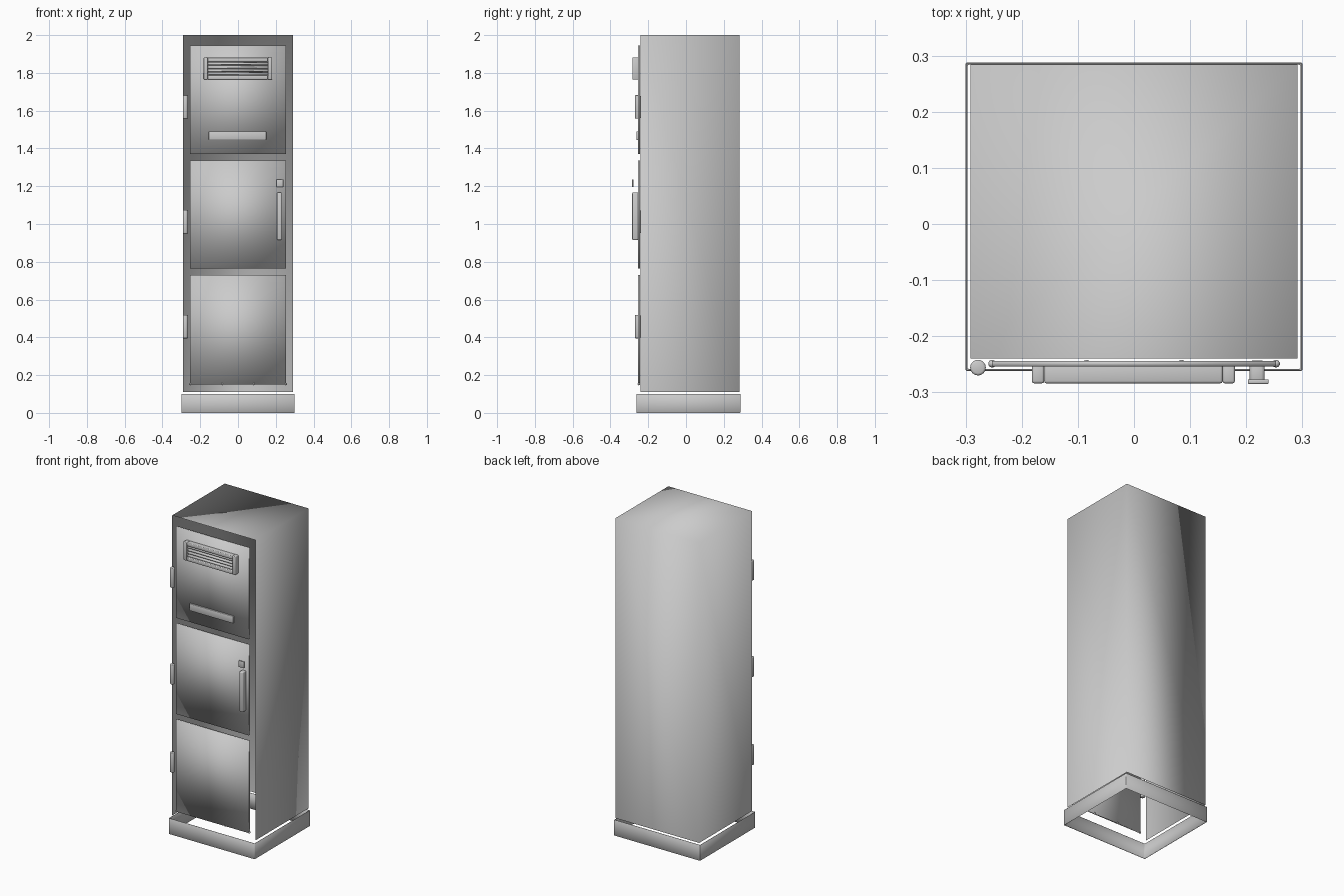
import bpy, bmesh
from mathutils import Matrix, Vector

if "Cube" in bpy.data.objects:
    bpy.data.objects.remove(bpy.data.objects["Cube"])

grey = bpy.data.materials.new("grey painted steel")
COLOUR = (0.6, 0.6, 0.6, 1)
grey.diffuse_color = COLOUR
grey.use_nodes = True
grey.node_tree.nodes["Principled BSDF"].inputs["Base Color"].default_value = COLOUR


def finish(name, bm):
    mesh = bpy.data.meshes.new(name)
    bm.to_mesh(mesh)
    bm.free()
    mesh.materials.append(grey)
    for p in mesh.polygons:
        p.use_smooth = True
    ob = bpy.data.objects.new(name, mesh)
    bpy.context.collection.objects.link(ob)
    return ob


def box(name, x, y, z, open_sides=(), bevel=0):
    """Box from three (min, max) ranges; faces pointing along open_sides are left out."""
    bm = bmesh.new()
    size = [r[1] - r[0] for r in (x, y, z)]
    mid = Vector([sum(r) / 2 for r in (x, y, z)])
    bmesh.ops.create_cube(bm, size=1, matrix=Matrix.Translation(mid) @ Matrix.Diagonal((*size, 1)))
    bm.normal_update()
    gone = [f for f in bm.faces if any(f.normal.dot(Vector(d)) > 0.9 for d in open_sides)]
    bmesh.ops.delete(bm, geom=gone, context='FACES')
    if bevel:
        bmesh.ops.bevel(bm, geom=bm.edges[:], offset=bevel, segments=2, profile=0.5, affect='EDGES')
    return finish(name, bm)


UP, DOWN, FRONT = (0, 0, 1), (0, 0, -1), (0, -1, 0)

# Cabinet shell, open at the front and bottom
box("cabinet_shell", (-0.291, 0.291), (-0.24, 0.284), (0.11, 2.0), (FRONT, DOWN))

# Hollow plinth
plinth = box("plinth", (-0.3, 0.3), (-0.262, 0.288), (0, 0.1), (UP, DOWN))
wall = plinth.modifiers.new("wall", 'SOLIDIFY')
wall.thickness = 0.005
edge = plinth.modifiers.new("rounded", 'BEVEL')
edge.width = 0.002

# Three doors, each with a hinge barrel
doors = {"lower": (0.15, 0.73, 0.457), "middle": (0.765, 1.335, 1.012), "upper": (1.37, 1.945, 1.62)}
for name, (low, high, hinge_z) in doors.items():
    box(name + "_door", (-0.253, 0.253), (-0.254, -0.244), (low, high))
    bm = bmesh.new()
    bmesh.ops.create_cone(bm, cap_ends=True, segments=16, radius1=0.014, radius2=0.014, depth=0.124,
                          matrix=Matrix.Translation((-0.278, -0.256, hinge_z)))
    rims = [e for e in bm.edges if abs(e.verts[0].co.z - e.verts[1].co.z) < 0.01]
    bmesh.ops.bevel(bm, geom=rims, offset=0.004, segments=2, profile=0.5, affect='EDGES')
    finish(name + "_hinge", bm)

# Small pins under the lower door
for i in range(4):
    bm = bmesh.new()
    bmesh.ops.create_uvsphere(bm, u_segments=10, v_segments=6, radius=0.007,
                              matrix=Matrix.Translation((-0.253 + i * 0.1687, -0.249, 0.153)))
    finish(f"door_pin_{i + 1}", bm)

# Louvred vent: frame bars around tilted slats
depth = (-0.284, -0.246)
for side, x in (("right", -0.171), ("left", 0.169)):
    box(f"vent_{side}_end", (x - 0.011, x + 0.011), depth, (1.765, 1.882), bevel=0.004)
for part, z in (("top", 1.87), ("bottom", 1.776)):
    box(f"vent_{part}_bar", (-0.16, 0.158), depth, (z - 0.011, z + 0.011), bevel=0.004)
for i in range(4):
    slat = box(f"vent_slat_{i + 1}", (-0.16, 0.158), (-0.012, 0.012), (-0.003, 0.003))
    slat.location = (0, -0.262, 1.796 + i * 0.018)
    slat.rotation_euler.x = 0.5

# Card strip, pull handle and lock plate
box("card_strip", (-0.155, 0.15), (-0.263, -0.25), (1.445, 1.49), bevel=0.003)
box("pull_handle", (0.206, 0.233), (-0.285, -0.243), (0.915, 1.167), bevel=0.006)
box("lock_plate", (0.203, 0.24), (-0.285, -0.277), (1.195, 1.236), bevel=0.002)
